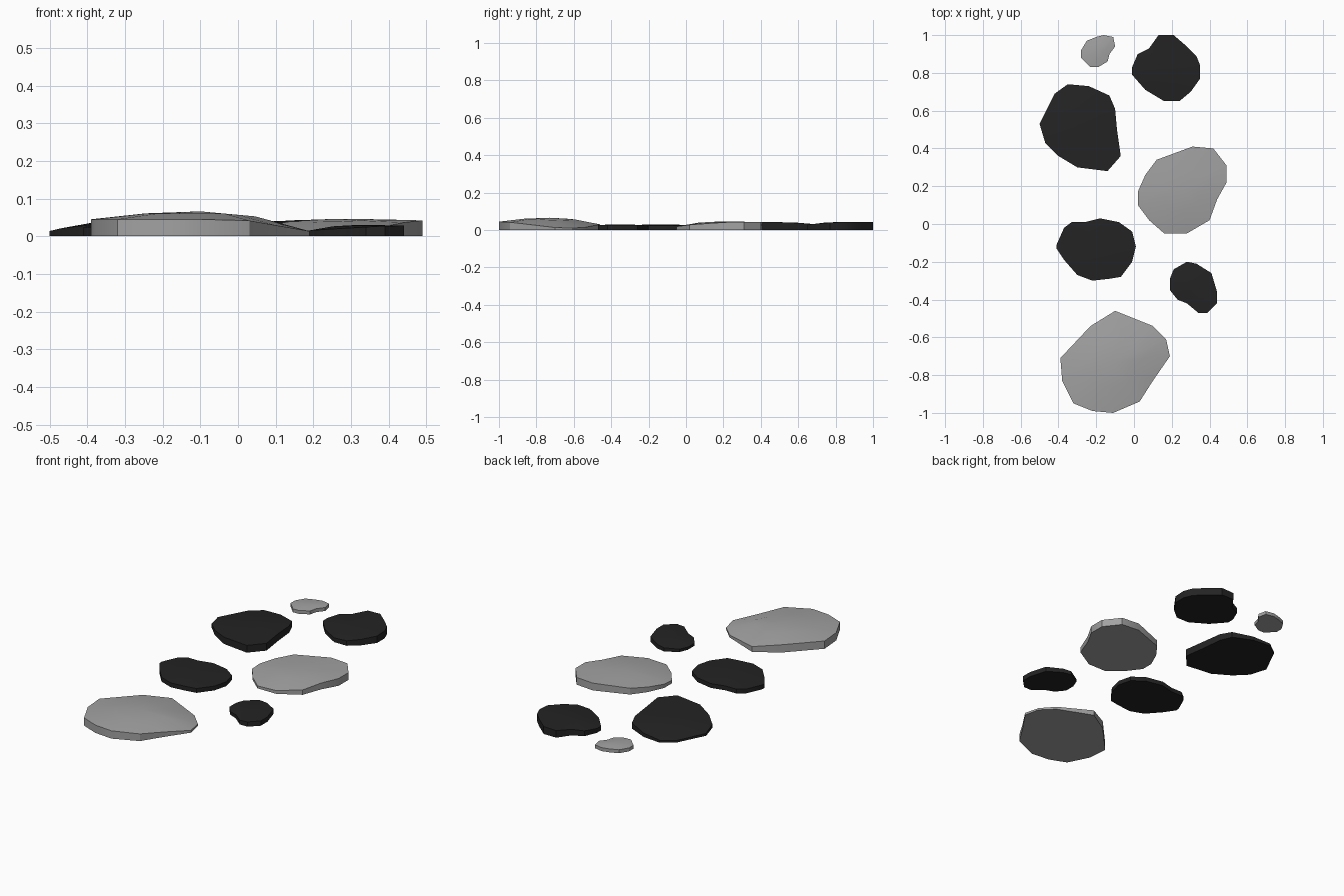
import bpy
import bmesh
import math
from mathutils import Vector

default_cube = bpy.data.objects.get("Cube")
if default_cube:
    bpy.data.objects.remove(default_cube, do_unlink=True)


def make_material(name, value):
    material = bpy.data.materials.new(name)
    material.use_nodes = True
    colour = (value, value, value, 1)
    material.diffuse_color = colour
    shader = next(n for n in material.node_tree.nodes if n.type == "BSDF_PRINCIPLED")
    shader.inputs["Base Color"].default_value = colour
    return material


pale_stone = make_material("pale grey stone", .36)
dark_stone = make_material("charcoal stone", .017)


def make_stone(name, material, outline, height, peak, cap, slope=(0, 0)):
    """Flat-bottomed slab: upright sides, tilted rim and a gently domed top.

    The outline is in hundredths of a unit; the rim never rises above cap.
    """
    points = [Vector(p) / 100 for p in outline]
    low = Vector((min(p.x for p in points), min(p.y for p in points)))
    high = Vector((max(p.x for p in points), max(p.y for p in points)))
    centre = (low + high) / 2
    tilt = Vector(slope)

    bm = bmesh.new()
    base, rim, crown = [], [], []
    for p in points:
        rim_z = min(cap, height + tilt.dot(p - centre))
        inner = p.lerp(centre, .5)
        inner_z = rim_z + (peak - rim_z) * .75
        base.append(bm.verts.new((p.x, p.y, 0)))
        rim.append(bm.verts.new((p.x, p.y, rim_z)))
        crown.append(bm.verts.new((inner.x, inner.y, inner_z)))
    top = bm.verts.new((centre.x, centre.y, peak))

    # Sides, sloping shoulder and crown
    bm.faces.new(base)
    count = len(points)
    for i in range(count):
        j = (i + 1) % count
        bm.faces.new((base[i], base[j], rim[j], rim[i]))
        bm.faces.new((rim[i], rim[j], crown[j], crown[i]))
        bm.faces.new((crown[i], crown[j], top))
    bmesh.ops.recalc_face_normals(bm, faces=bm.faces)

    mesh = bpy.data.meshes.new(name)
    bm.to_mesh(mesh)
    bm.free()
    mesh.materials.append(material)
    stone = bpy.data.objects.new(name, mesh)
    bpy.context.collection.objects.link(stone)

    # Soft top with a crisp rim
    bpy.ops.object.select_all(action="DESELECT")
    stone.select_set(True)
    bpy.context.view_layer.objects.active = stone
    bpy.ops.object.shade_smooth_by_angle(angle=math.radians(30))
    return stone


# Pale stepping stones
make_stone("large_front_stone", pale_stone,
           [(-39, -71), (-23, -54), (-10, -46), (0, -50), (10, -54), (17, -61), (19, -70),
            (10, -83), (3, -94), (-11, -100), (-22, -99), (-32, -95), (-38, -83)],
           height=.044, peak=.066, cap=.045, slope=(-.1, -.05))
make_stone("middle_left_stone", pale_stone,
           [(2, 17), (6, 26), (12, 34), (31, 41), (42, 40), (49, 31), (49, 22),
            (44, 13), (40, 2), (28, -5), (16, -5), (8, 2), (2, 10)],
           height=.032, peak=.046, cap=.042, slope=(.04, .06))
make_stone("small_back_stone", pale_stone,
           [(-28, 92), (-25, 97), (-20, 99), (-16, 100), (-11, 99), (-10, 94),
            (-13, 90), (-14, 86), (-19, 83), (-23, 83), (-28, 88)],
           height=.02, peak=.026, cap=.024)

# Dark stepping stones
make_stone("back_left_stone", dark_stone,
           [(-1, 83), (2, 90), (8, 93), (13, 100), (21, 100), (28, 94), (33, 89), (35, 84),
            (35, 77), (30, 70), (24, 65), (16, 65), (6, 71), (-1, 79)],
           height=.034, peak=.043, cap=.043, slope=(.05, .05))
make_stone("back_right_stone", dark_stone,
           [(-50, 53), (-42, 69), (-35, 74), (-24, 73), (-13, 68), (-10, 61), (-9, 50),
            (-7, 36), (-14, 28), (-30, 30), (-40, 36), (-47, 43)],
           height=.03, peak=.042, cap=.042, slope=(.07, -.05))
make_stone("middle_right_stone", dark_stone,
           [(-41, -11), (-37, -2), (-33, 1), (-26, 1), (-18, 3), (-8, 1), (-1, -4), (1, -12),
            (-1, -20), (-7, -28), (-13, -29), (-22, -30), (-30, -27), (-37, -19), (-41, -13)],
           height=.025, peak=.031, cap=.028)
make_stone("small_front_stone", dark_stone,
           [(19, -29), (21, -24), (28, -20), (33, -21), (41, -26), (44, -36), (44, -42),
            (39, -47), (34, -47), (28, -42), (23, -40), (19, -35)],
           height=.023, peak=.03, cap=.028, slope=(.06, 0))
